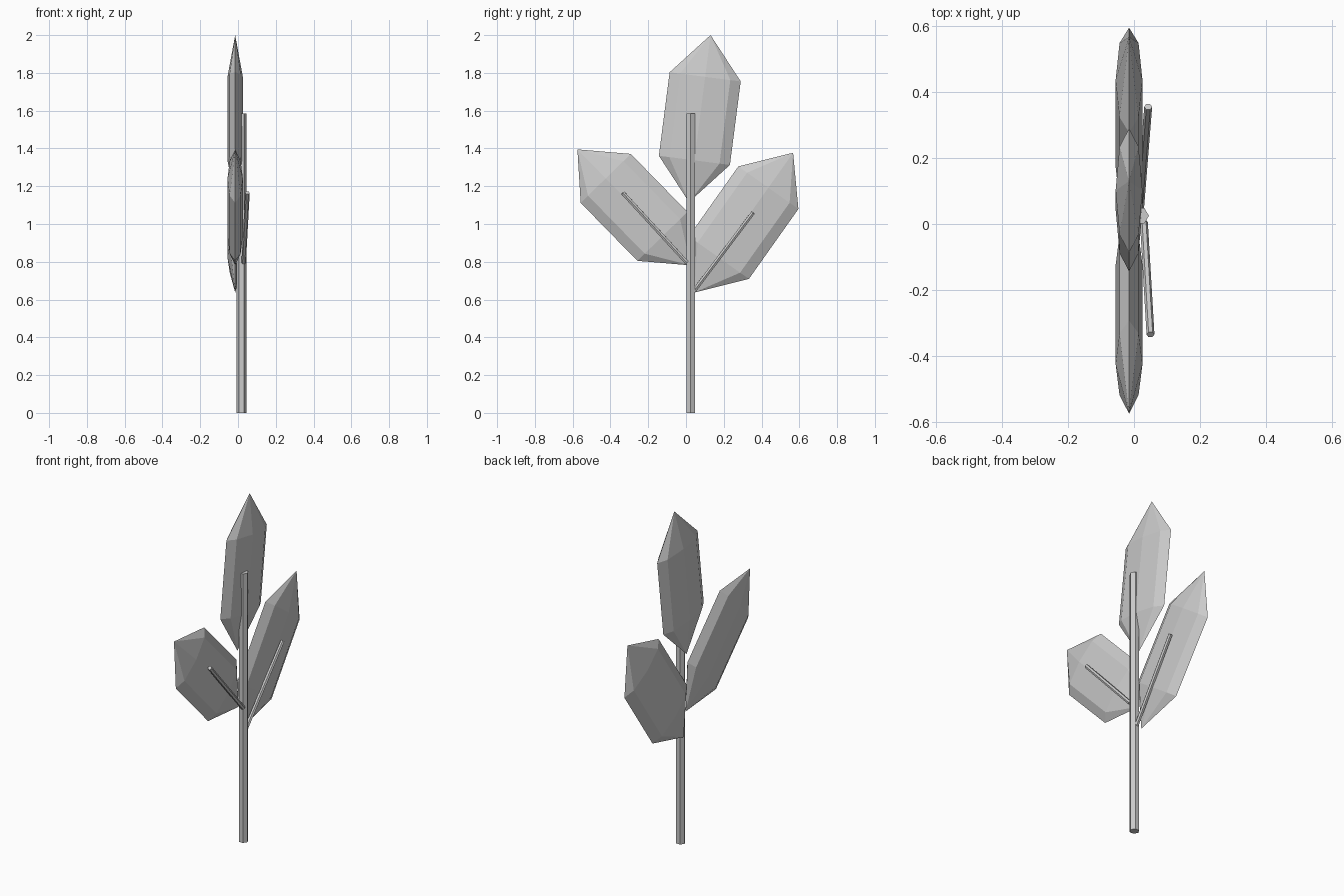
import bpy
import math
from mathutils import Vector

if "Cube" in bpy.data.objects:
    bpy.data.objects.remove(bpy.data.objects["Cube"])


def finish(obj, name):
    obj.name = name
    obj.data.name = name
    bpy.ops.object.shade_flat()
    return obj


def stick(name, start, end, radius):
    """Six-sided rod between two points."""
    a, b = Vector(start), Vector(end)
    d = b - a
    bpy.ops.mesh.primitive_cylinder_add(vertices=6, radius=radius, depth=d.length, location=(a + b) / 2)
    obj = finish(bpy.context.object, name)
    obj.rotation_mode = 'QUATERNION'
    # primitive starts with a vertex on +y; spin it so a vertex points along x
    spin = Vector((0, 0, 1)).rotation_difference(d)
    obj.rotation_quaternion = spin
    for v in obj.data.vertices:
        v.co.x, v.co.y = v.co.y, -v.co.x
    return obj


def leaf(name, centre, tip, half_width):
    """Flattened eight-sided double cone, leaning in the y-z plane."""
    dy, dz = tip[0] - centre[0], tip[1] - centre[1]
    bpy.ops.mesh.primitive_uv_sphere_add(segments=8, ring_count=2, radius=1,
                                         location=(-0.015, centre[0], centre[1]),
                                         rotation=(-math.atan2(dy, dz), 0, 0))
    obj = finish(bpy.context.object, name)
    obj.scale = (0.047, half_width, math.hypot(dy, dz))
    return obj


# Upright stem
stick("stem", (0.018, 0.025, 0), (0.018, 0.025, 1.585), 0.027)

# Side twigs
stick("left_twig", (0.03, 0.005, 0.795), (0.05, -0.335, 1.165), 0.012)
stick("right_twig", (0.018, 0.042, 0.645), (0.043, 0.355, 1.06), 0.012)

# Leaves: (y, z) centre and (y, z) tip
leaf("top_leaf", (0.073, 1.558), (0.13, 2.0), 0.219)
leaf("left_leaf", (-0.275, 1.088), (-0.575, 1.395), 0.214)
leaf("right_leaf", (0.305, 1.007), (0.567, 1.377), 0.225)
